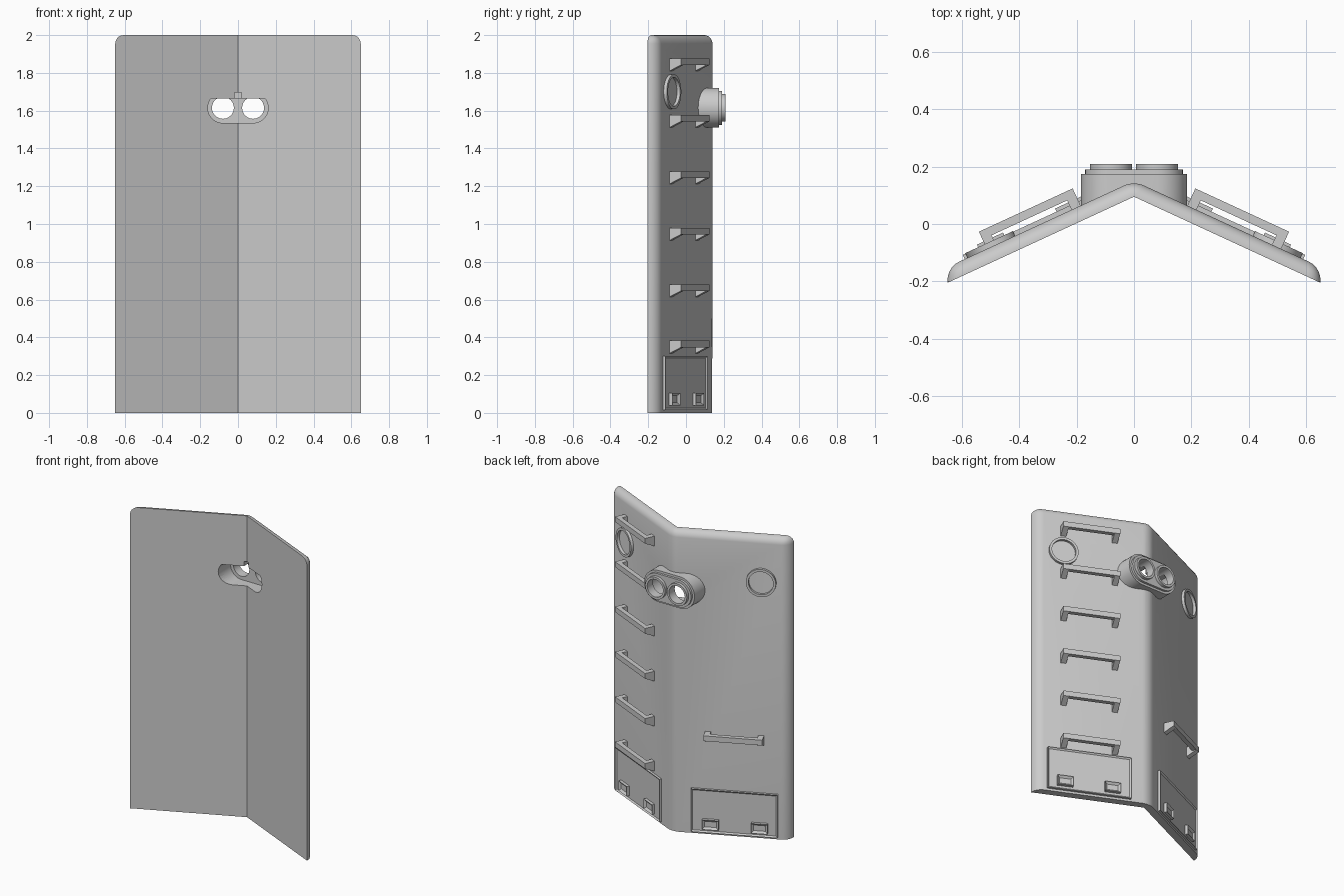
import bpy, bmesh, math
from mathutils import Matrix

cube = bpy.data.objects.get("Cube")
if cube:
    bpy.data.objects.remove(cube, do_unlink=True)

GREY = (0.6, 0.6, 0.6, 1)
mat = bpy.data.materials.new("light_grey")
mat.use_nodes = True
mat.diffuse_color = GREY
mat.node_tree.nodes["Principled BSDF"].inputs["Base Color"].default_value = GREY

I = Matrix.Identity(4)
UPRIGHT = Matrix(((1, 0, 0, 0), (0, 0, 1, 0), (0, 1, 0, 0), (0, 0, 0, 1)))   # extrude along z
SIDEWAYS = Matrix(((0, 1, 0, 0), (1, 0, 0, 0), (0, 0, 1, 0), (0, 0, 0, 1)))  # extrude along x
SLOPE, RIDGE, HALF = 0.4615, 0.15, 0.65
A = math.atan(SLOPE)


def wing(side):
    """Frame of one wing's back: x runs away from the ridge, y outward, z up."""
    c, s = math.cos(A), math.sin(A)
    return Matrix(((side * c, side * s, 0, 0), (-s, c, 0, RIDGE), (0, 0, 1, 0), (0, 0, 0, 1)))


def prism(bm, pts, lo, hi, m=I):
    """Extrude a profile from lo to hi and return the far cap."""
    a, b = ([bm.verts.new(m @ Matrix.Translation((p[0], d, p[1])).translation) for p in pts]
            for d in (lo, hi))
    bm.faces.new(a)
    cap = bm.faces.new(b)
    n = len(pts)
    for i in range(n):
        j = (i + 1) % n
        bm.faces.new((a[i], a[j], b[j], b[i]))
    bmesh.ops.recalc_face_normals(bm, faces=bm.faces[:])
    return cap


def finish(bm, name, smooth=False):
    me = bpy.data.meshes.new(name)
    bm.to_mesh(me)
    bm.free()
    me.materials.append(mat)
    ob = bpy.data.objects.new(name, me)
    bpy.context.collection.objects.link(ob)
    if smooth:
        activate(ob)
        bpy.ops.object.shade_smooth_by_angle(angle=math.radians(30))
    return ob


def activate(ob):
    bpy.ops.object.select_all(action='DESELECT')
    ob.select_set(True)
    bpy.context.view_layer.objects.active = ob


def solid(name, pts, lo, hi, m=I, smooth=False):
    bm = bmesh.new()
    prism(bm, pts, lo, hi, m)
    return finish(bm, name, smooth)


def rect(x0, x1, z0, z1):
    return [(x0, z0), (x1, z0), (x1, z1), (x0, z1)]


def stadium(r, half, z, n=20):
    pts = []
    for cx, start in ((half, -math.pi / 2), (-half, math.pi / 2)):
        for i in range(n + 1):
            t = start + math.pi * i / n
            pts.append((cx + r * math.cos(t), z + r * math.sin(t)))
    return pts


def circle(r, x, z, n=40):
    return [(x + r * math.cos(math.tau * i / n), z + r * math.sin(math.tau * i / n)) for i in range(n)]


def ring(name, outer, inner, x, z, lo, hi, m=I):
    bm = bmesh.new()
    loops = [[bm.verts.new(m @ Matrix.Translation((px, d, pz)).translation) for px, pz in circle(r, x, z)]
             for r, d in ((outer, lo), (outer, hi), (inner, hi), (inner, lo))]
    for k in range(4):
        a, b = loops[k], loops[(k + 1) % 4]
        for i in range(len(a)):
            j = (i + 1) % len(a)
            bm.faces.new((a[i], a[j], b[j], b[i]))
    bmesh.ops.recalc_face_normals(bm, faces=bm.faces[:])
    return finish(bm, name, True)


def cut(ob, cutters):
    activate(ob)
    for c in cutters:
        mod = ob.modifiers.new("cut", 'BOOLEAN')
        mod.operation = 'DIFFERENCE'
        mod.solver = 'EXACT'
        mod.object = c
        bpy.ops.object.modifier_apply(modifier=mod.name)
    bpy.ops.object.shade_smooth_by_angle(angle=math.radians(30))


# Folded shield with rounded back rim and ridge
inner, end = 0.095, SLOPE * HALF
bm = bmesh.new()
prism(bm, [(-HALF, inner - end), (0, inner), (HALF, inner - end),
           (HALF, RIDGE - end), (0, RIDGE), (-HALF, RIDGE - end)], 0, 2, UPRIGHT)


def rounded(e):
    back = all(v.co.y > 0.125 - SLOPE * abs(v.co.x) for v in e.verts)
    top = all(v.co.z > 1.9 for v in e.verts)
    base = all(v.co.z < 0.1 for v in e.verts)
    tip = all(abs(v.co.x) > 0.6 for v in e.verts)
    return (back and not base) or (top and tip)


bmesh.ops.bevel(bm, geom=[e for e in bm.edges if rounded(e)], offset=0.045,
                offset_type='OFFSET', segments=5, profile=0.5, affect='EDGES')
shield = finish(bm, "shield", True)

# Viewer housing and its stepped back
EYE, VZ = 0.08, 1.615
housing = solid("viewer_housing", stadium(0.105, EYE, VZ), -0.1, 0.175)
step = solid("viewer_step", stadium(0.09, EYE, VZ), 0.17, 0.19)
for x in (-EYE, EYE):
    ring("eyepiece_rim", 0.073, 0.058, x, VZ, 0.185, 0.21)

# Cutters for the sight slot, notch and eye holes
slot = solid("slot_cutter", [(x, min(z, 1.665)) for x, z in stadium(0.08, EYE, VZ)], -0.3, 0.15)
notch = solid("notch_cutter", rect(-0.018, 0.018, 1.6, 1.697), -0.3, 0.135)
holes = [solid("eye_cutter", circle(0.058, x, VZ), 0.1, 0.3) for x in (-EYE, EYE)]
front = solid("front_cutter", [(-0.7, 0.12 - SLOPE * 0.7), (0, 0.12), (0.7, 0.12 - SLOPE * 0.7),
                               (0.7, -0.5), (-0.7, -0.5)], 1, 1.9, UPRIGHT)
cut(shield, [slot, notch])
cut(housing, [front, slot, notch] + holes)
cut(step, holes)
for c in [slot, notch, front] + holes:
    bpy.data.objects.remove(c, do_unlink=True)


def handle(name, m, top):
    """Square grab bar on two gusseted legs."""
    bm = bmesh.new()
    prism(bm, rect(0.205, 0.565, top - 0.035, top), 0.036, 0.066, m)
    leg = [(-0.005, top), (0.066, top), (0.066, top - 0.035), (-0.005, top - 0.069)]
    for u in (0.205, 0.53):
        prism(bm, leg, u, u + 0.035, m @ SIDEWAYS)
    finish(bm, name)


def inset_plate(name, m, outline, height, border, depth):
    bm = bmesh.new()
    cap = prism(bm, outline, -0.005, height, m)
    bmesh.ops.inset_region(bm, faces=[cap], thickness=border, depth=-depth)
    finish(bm, name)


# Hatches, latches, ports and handles on each wing
for side, label, rungs in ((1, "left", range(6)), (-1, "right", [1])):
    m = wing(side)
    inset_plate(label + "_hatch", m, rect(0.12, 0.65, 0.015, 0.3), 0.016, 0.014, 0.008)
    for u in (0.19, 0.49):
        inset_plate(label + "_latch", m, rect(u, u + 0.1, 0.04, 0.105), 0.028, 0.02, 0.012)
    ring(label + "_port_ring", 0.092, 0.076, 0.548, 1.70, -0.005, 0.018, m)
    for i in rungs:
        handle(label + "_handle", m, 0.382 + 0.299 * i)
